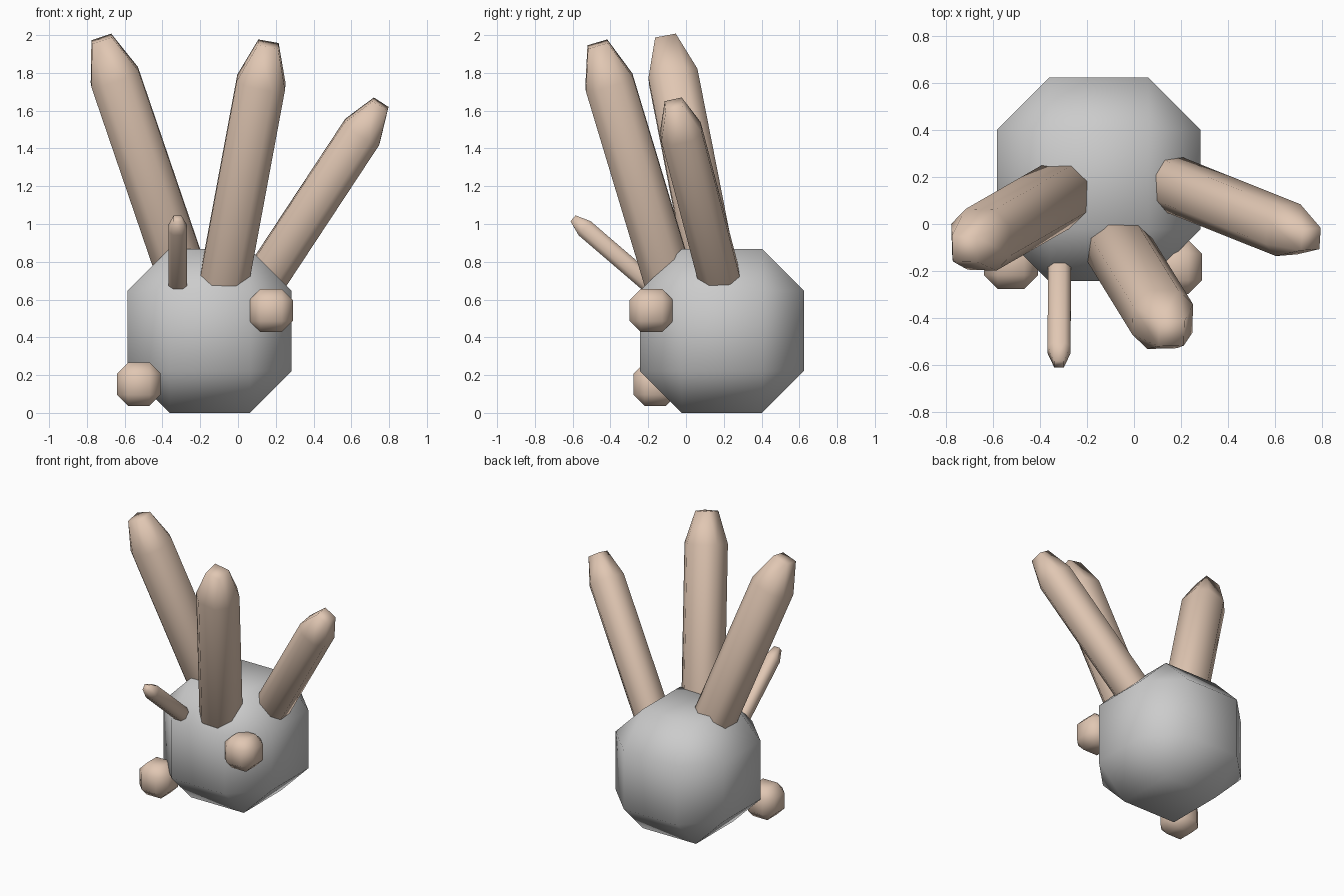
import bpy, bmesh
from itertools import product
from mathutils import Vector

if "Cube" in bpy.data.objects:
    bpy.data.objects.remove(bpy.data.objects["Cube"])

brown = bpy.data.materials.new("brown")
brown.diffuse_color = (0.75, 0.57, 0.45, 1)
brown.use_nodes = True
brown.node_tree.nodes["Principled BSDF"].inputs["Base Color"].default_value = brown.diffuse_color


def faceted_solid(name, half, k, cap, k_end, mat=None):
    """Eight-sided chamfered block: half = radius and half length,
    k = flat ratio round the side, cap = chamfer length, k_end = end flat ratio."""
    r, h = half
    bm = bmesh.new()
    for sx, sy, sz in product((-1, 1), repeat=3):
        for x, y, z in ((r, r * k, h - cap), (r * k, r, h - cap),
                        (r * k_end, r * k_end, h)):
            bm.verts.new((sx * x, sy * y, sz * z))
    bmesh.ops.convex_hull(bm, input=bm.verts[:])
    bmesh.ops.dissolve_limit(bm, angle_limit=0.01, verts=bm.verts[:], edges=bm.edges[:])
    bmesh.ops.recalc_face_normals(bm, faces=bm.faces[:])
    for f in bm.faces:
        f.smooth = True
    mesh = bpy.data.meshes.new(name)
    bm.to_mesh(mesh)
    bm.free()
    if mat:
        mesh.materials.append(mat)
    ob = bpy.data.objects.new(name, mesh)
    bpy.context.collection.objects.link(ob)
    return ob


def ball(name, centre, r, mat=None):
    ob = faceted_solid(name, (r, r), 0.49, r * 0.51, 0.49, mat)
    ob.location = centre


def stalk(name, root, tip, r):
    root, tip = Vector(root), Vector(tip)
    axis = tip - root
    ob = faceted_solid(name, (r, axis.length / 2), 0.49, r * 1.65, 0.42, brown)
    ob.location = (root + tip) / 2
    ob.rotation_mode = 'QUATERNION'
    ob.rotation_quaternion = Vector((0, 0, 1)).rotation_difference(axis)


# Round body
ball("body", (-0.15, 0.19, 0.434), 0.434)

# Small knobs on the front
ball("upper_knob", (0.175, -0.183, 0.542), 0.115, brown)
ball("lower_knob", (-0.525, -0.162, 0.152), 0.115, brown)

# Stalks, rooted inside the body
stalk("left_stalk", (-0.24, 0.17, 0.57), (-0.722, -0.107, 1.98), 0.132)
stalk("middle_stalk", (-0.11, -0.03, 0.50), (0.16, -0.468, 1.952), 0.13)
stalk("right_stalk", (0.04, 0.22, 0.55), (0.755, -0.065, 1.635), 0.11)
stalk("short_stalk", (-0.317, -0.05, 0.56), (-0.32, -0.598, 1.03), 0.049)
